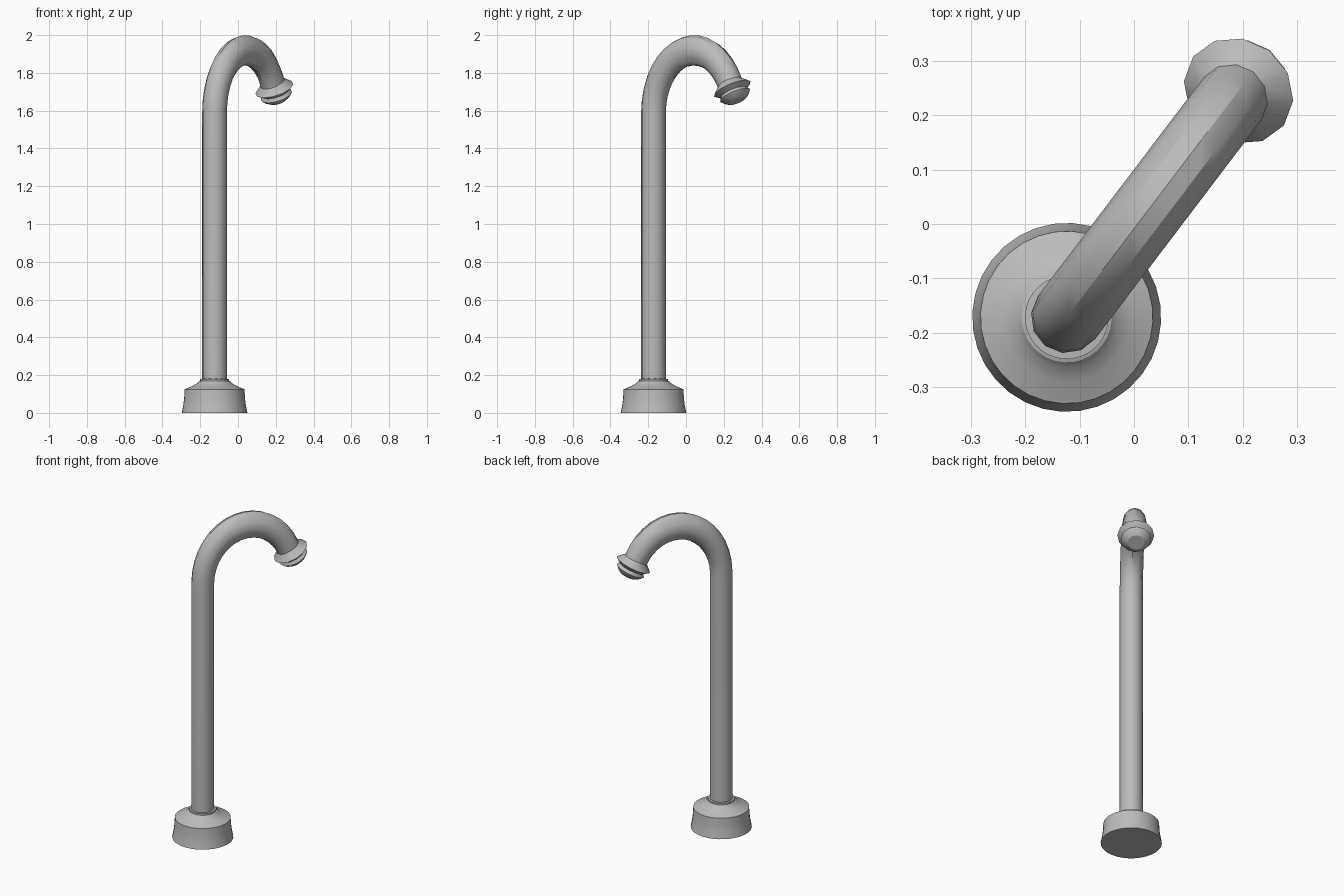
import bpy, bmesh
from math import sin, cos, pi, radians
from mathutils import Matrix, Vector

old = bpy.data.objects.get("Cube")
if old:
    bpy.data.objects.remove(old, do_unlink=True)

metal = bpy.data.materials.new("grey_metal")
metal.use_nodes = True
grey = (0.5, 0.5, 0.5, 1)
metal.diffuse_color = grey
metal.node_tree.nodes["Principled BSDF"].inputs["Base Color"].default_value = grey

SWING = radians(52.8)      # direction the spout points
PIPE_R, BEND_R = 0.066, 0.27
BEND_Z, STRETCH = 1.59, 1.22
SIDES = 12
place = Matrix.Translation((-0.124, -0.172, 0)) @ Matrix.Rotation(SWING, 4, 'Z')


def skin(name, rings, matrix):
    """Bridge a list of point rings into a closed, smooth-shaded tube."""
    bm = bmesh.new()
    loops = [[bm.verts.new(p) for p in ring] for ring in rings]
    n = len(loops[0])
    for a, b in zip(loops, loops[1:]):
        for i in range(n):
            j = (i + 1) % n
            bm.faces.new((a[i], a[j], b[j], b[i]))
    bm.faces.new(loops[0])
    bm.faces.new(loops[-1])
    bmesh.ops.recalc_face_normals(bm, faces=bm.faces)
    mesh = bpy.data.meshes.new(name)
    bm.to_mesh(mesh)
    bm.free()
    mesh.materials.append(metal)
    obj = bpy.data.objects.new(name, mesh)
    bpy.context.collection.objects.link(obj)
    obj.matrix_world = matrix
    bpy.ops.object.select_all(action='DESELECT')
    obj.select_set(True)
    bpy.context.view_layer.objects.active = obj
    bpy.ops.object.shade_smooth_by_angle(angle=radians(32))
    return obj


def lathe(name, profile, sides, matrix):
    """Turn (radius, height) pairs about the local z axis."""
    rings = [[(r * cos(2 * pi * i / sides), r * sin(2 * pi * i / sides), z)
              for i in range(sides)] for r, z in profile]
    return skin(name, rings, matrix)


# Flared base with a sloping shoulder and collar
lathe("base", [(0.174, 0), (0.166, 0.04), (0.161, 0.08), (0.159, 0.125),
               (0.118, 0.142), (0.092, 0.157), (0.083, 0.168),
               (0.077, 0.17), (0.077, 0.18), (0.06, 0.181)], 32, place)


# Upright pipe running into the tall bend
def bend_ring(angle):
    ring = []
    for i in range(SIDES):
        phi = 2 * pi * i / SIDES
        reach = BEND_R + PIPE_R * cos(phi)
        ring.append((BEND_R + reach * cos(angle), PIPE_R * sin(phi),
                     BEND_Z + STRETCH * reach * sin(angle)))
    return ring


END, STEPS = radians(26), 16
arch = [bend_ring(pi + (END - pi) * k / STEPS) for k in range(STEPS + 1)]
foot = [(x, y, 0.17) for x, y, z in arch[0]]
skin("pipe", [foot] + arch, place)

# Stepped nozzle on the tilted end of the bend
tilt = radians(27)
axis = Vector((sin(tilt), 0, -cos(tilt)))
tip = (place @ Matrix.Translation((0.501, 0, 1.76))
       @ axis.to_track_quat('Z', 'Y').to_matrix().to_4x4())
lathe("nozzle", [(0.06, 0.0), (0.068, 0.015), (0.105, 0.05), (0.075, 0.072),
                 (0.086, 0.09), (0.07, 0.108), (0.048, 0.122)], SIDES, tip)
